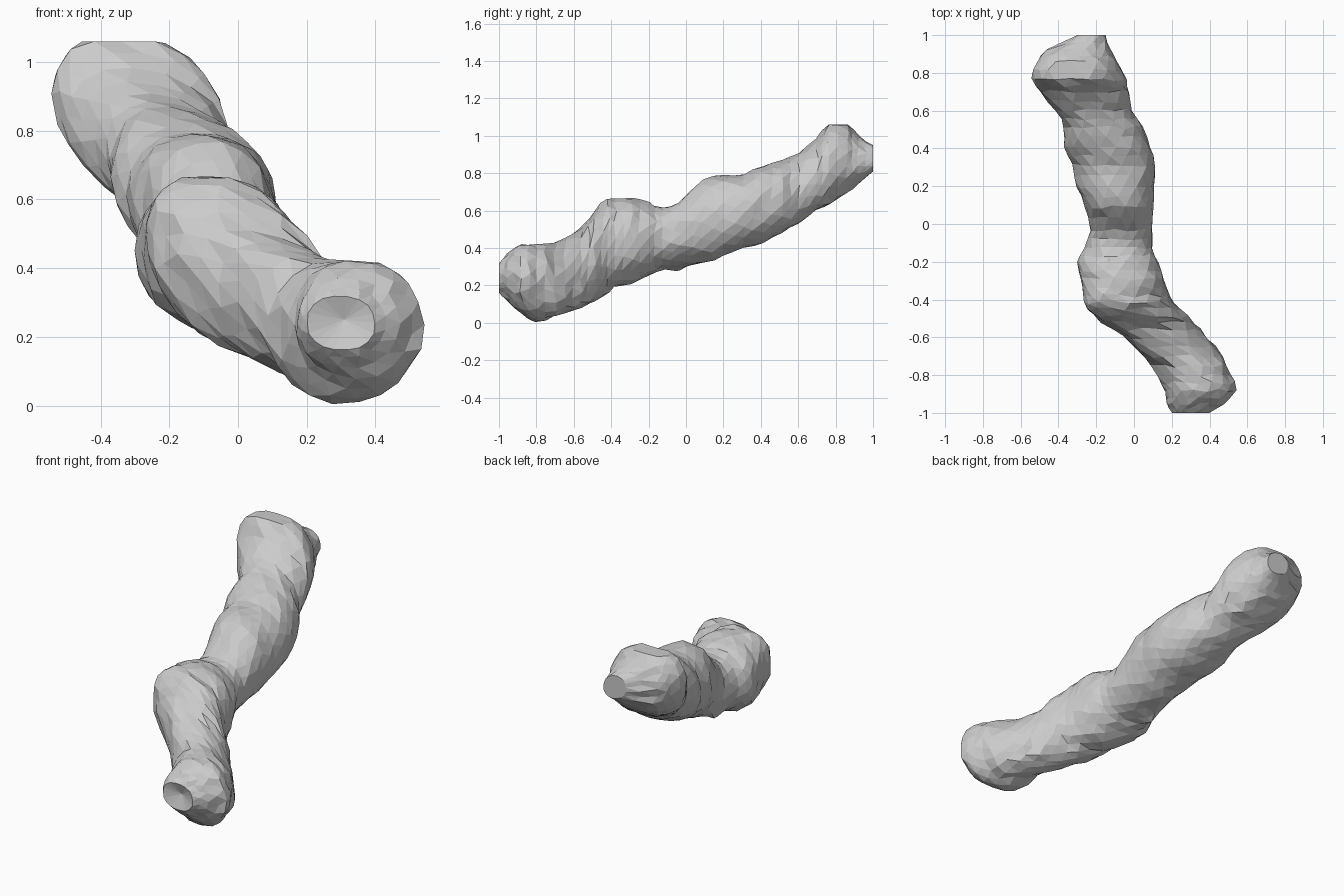
import bpy, bmesh, math, random
from mathutils import Vector

if "Cube" in bpy.data.objects:
    bpy.data.objects.remove(bpy.data.objects["Cube"])

random.seed(4)
SIDES = 18

# Cross-sections along the branch: y, x left, x right, z bottom, z top
sections = [
    (-1.00, .20, .40, .16, .32),
    (-.95, .17, .47, .11, .37),
    (-.88, .165, .54, .05, .42),
    (-.80, .12, .51, .005, .42),
    (-.70, .05, .47, .035, .435),
    (-.60, -.06, .39, .065, .48),
    (-.52, -.17, .32, .10, .56),
    (-.45, -.25, .25, .14, .65),
    (-.38, -.27, .19, .19, .67),
    (-.29, -.285, .16, .21, .67),
    (-.20, -.305, .13, .25, .645),
    (-.13, -.26, .10, .29, .62),
    (-.03, -.235, .10, .31, .65),
    (.09, -.26, .10, .32, .77),
    (.20, -.30, .11, .36, .79),
    (.31, -.33, .11, .40, .80),
    (.41, -.37, .09, .43, .84),
    (.51, -.37, .05, .48, .87),
    (.60, -.42, -.01, .53, .91),
    (.70, -.50, -.02, .60, .98),
    (.765, -.54, -.04, .63, 1.08),
    (.86, -.51, -.09, .69, 1.07),
    (.92, -.46, -.12, .74, 1.0),
    (1.00, -.30, -.15, .81, .95),
]


def midpoint(i):
    """Smooth section halfway between sections i and i + 1."""
    p, a, b, c = (sections[min(max(i + d, 0), len(sections) - 1)] for d in (-1, 0, 1, 2))
    return [(9 * (u + v) - s - t) / 16 if j else (u + v) / 2
            for j, (s, u, v, t) in enumerate(zip(p, a, b, c))]


def lean(y):
    """How far a slice of the slanted branch is sheared, from its local direction."""
    if y < -.72:
        return 0
    y = min(y, .76)
    a = min(sections, key=lambda s: abs(s[0] - max(y - .18, -.8)))
    b = min(sections, key=lambda s: abs(s[0] - min(y + .18, .86)))
    d = Vector((b[1] + b[2] - a[1] - a[2], 2 * (b[0] - a[0]), b[3] + b[4] - a[3] - a[4]))
    d.normalize()
    rho = 1.25 * d.x * d.z / math.sqrt((1 - d.x ** 2) * (1 - d.z ** 2))
    return math.asin(max(-.6, min(.6, rho)))


def rounded(v, power=.92):
    """Superellipse coordinate, a little squarer than a circle."""
    return math.copysign(abs(v) ** power, v)


rows = []
for i, s in enumerate(sections[:-1]):
    rows += [s, midpoint(i)]
rows.append(sections[-1])

# Branch skin: rings lofted together with slight bark irregularity
bm = bmesh.new()
rings = []
for i, (y, x0, x1, z0, z1) in enumerate(rows):
    ring = []
    end = i in (0, len(rows) - 1)
    phi = lean(y)
    for k in range(SIDES):
        a = 2 * math.pi * (k + .5 * (i % 2)) / SIDES
        f = 1 + random.uniform(-.03, .025)
        x = (x0 + x1) / 2 + (x1 - x0) / 2 * rounded(math.cos(a)) * f
        z = (z0 + z1) / 2 + (z1 - z0) / 2 * rounded(math.sin(a + phi)) * f
        dy = 0 if end else random.uniform(-.01, .01)
        ring.append(bm.verts.new((x, y + dy, min(max(z, 0), 1.06))))
    rings.append(ring)

for i, (a, b) in enumerate(zip(rings, rings[1:])):
    for k in range(SIDES):
        n = (k + 1) % SIDES
        if i % 2 == 0:
            bm.faces.new((a[k], a[n], b[k]))
            bm.faces.new((a[n], b[n], b[k]))
        else:
            bm.faces.new((a[k], b[n], b[k]))
            bm.faces.new((a[k], a[n], b[n]))

# Rough front end with a slight dent, flat cut at the back end
dent = bm.verts.new((.31, -.975, .25))
for k in range(SIDES):
    bm.faces.new((rings[0][(k + 1) % SIDES], rings[0][k], dent))
bm.faces.new(rings[-1])

# Small knot under the middle
knot = Vector((-.165, -.04, .25))
for v in bm.verts:
    dist = (v.co - Vector((-.16, -.05, .33))).length
    if dist < .12:
        v.co = v.co.lerp(knot, .8 * (1 - dist / .12))

bmesh.ops.recalc_face_normals(bm, faces=bm.faces)
mesh = bpy.data.meshes.new("branch")
bm.to_mesh(mesh)
bm.free()
branch = bpy.data.objects.new("branch", mesh)
bpy.context.collection.objects.link(branch)
